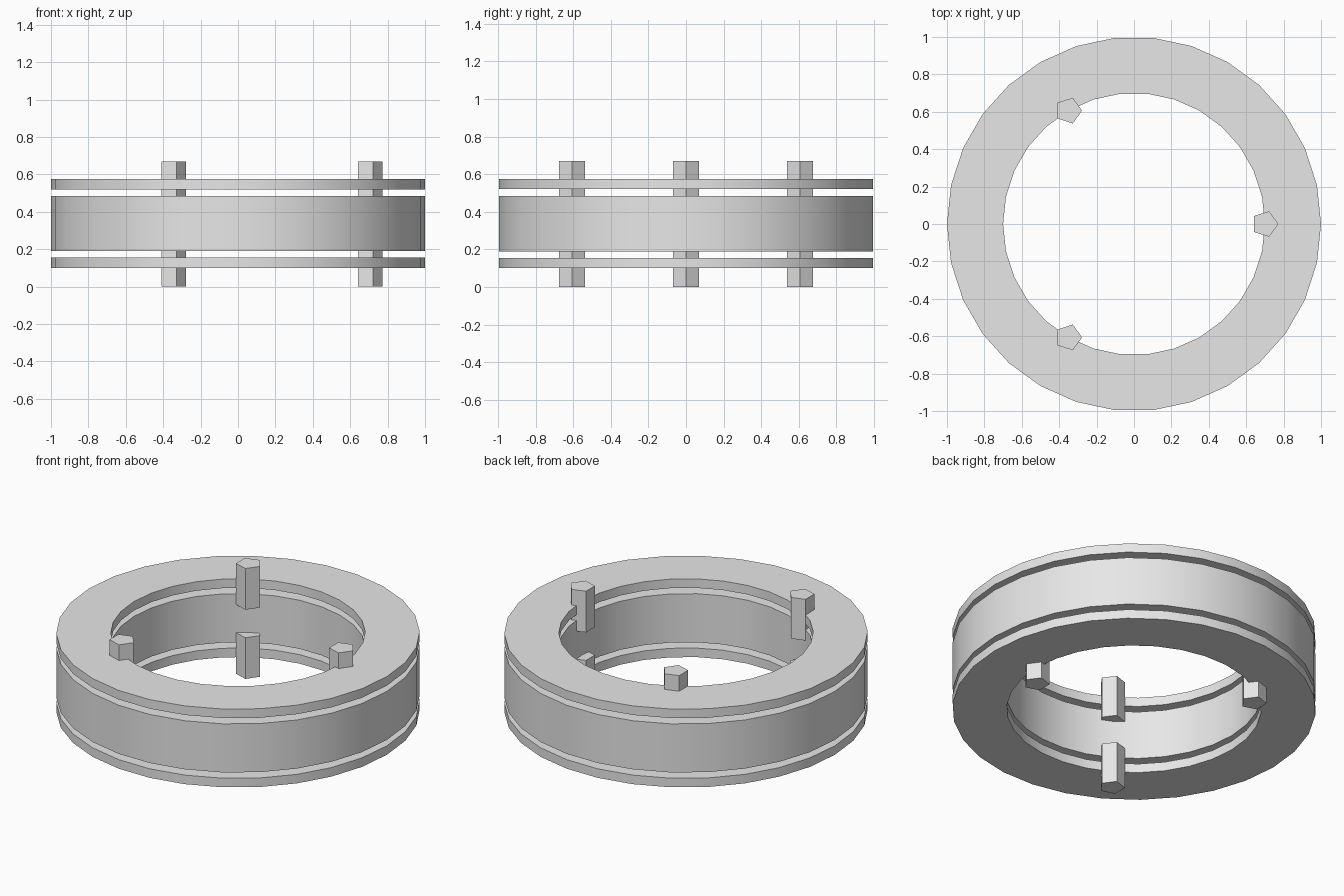
import bpy
import bmesh
from math import cos, sin, radians, pi

cube = bpy.data.objects.get("Cube")
if cube:
    bpy.data.objects.remove(cube, do_unlink=True)

grey = bpy.data.materials.new("light_grey")
grey.use_nodes = True
colour = (0.8, 0.8, 0.8, 1)
grey.diffuse_color = colour
grey.node_tree.nodes["Principled BSDF"].inputs["Base Color"].default_value = colour


def finish(name, bm):
    """Turn a bmesh into a shaded object with the grey material."""
    bmesh.ops.recalc_face_normals(bm, faces=bm.faces)
    mesh = bpy.data.meshes.new(name)
    bm.to_mesh(mesh)
    bm.free()
    mesh.materials.append(grey)
    obj = bpy.data.objects.new(name, mesh)
    bpy.context.collection.objects.link(obj)
    bpy.ops.object.select_all(action="DESELECT")
    obj.select_set(True)
    bpy.context.view_layer.objects.active = obj
    bpy.ops.object.shade_smooth_by_angle(angle=radians(30))
    return obj


def ring(name, bottom, top, inner=0.7, outer=1.0, sides=30):
    """Spin a rectangular section into a flat-topped ring."""
    bm = bmesh.new()
    section = [(inner, bottom), (outer, bottom), (outer, top), (inner, top)]
    loops = []
    for i in range(sides):
        a = 2 * pi * i / sides
        loops.append([bm.verts.new((r * cos(a), r * sin(a), z)) for r, z in section])
    for i, here in enumerate(loops):
        after = loops[(i + 1) % sides]
        for j in range(4):
            k = (j + 1) % 4
            bm.faces.new((here[j], after[j], after[k], here[k]))
    return finish(name, bm)


def pin(name, x, y, bottom, top, radius=0.072, sides=5):
    """Upright five-sided pin with one corner pointing to +x."""
    bm = bmesh.new()
    base = bm.faces.new([
        bm.verts.new((x + radius * cos(2 * pi * i / sides),
                      y + radius * sin(2 * pi * i / sides), bottom))
        for i in range(sides)])
    result = bmesh.ops.extrude_face_region(bm, geom=[base], use_keep_orig=True)
    moved = [v for v in result["geom"] if isinstance(v, bmesh.types.BMVert)]
    bmesh.ops.translate(bm, verts=moved, vec=(0, 0, top - bottom))
    return finish(name, bm)


# Thick middle ring between two thin plates
ring("lower_plate", 0.10, 0.155)
ring("middle_ring", 0.19, 0.485)
ring("upper_plate", 0.52, 0.575)

# Three pairs of pins on the inner rim
for number in range(3):
    a = radians(120 * number)
    px, py = 0.7 * cos(a), 0.7 * sin(a)
    pin(f"lower_pin_{number + 1}", px, py, 0.0, 0.25)
    pin(f"upper_pin_{number + 1}", px, py, 0.42, 0.67)
